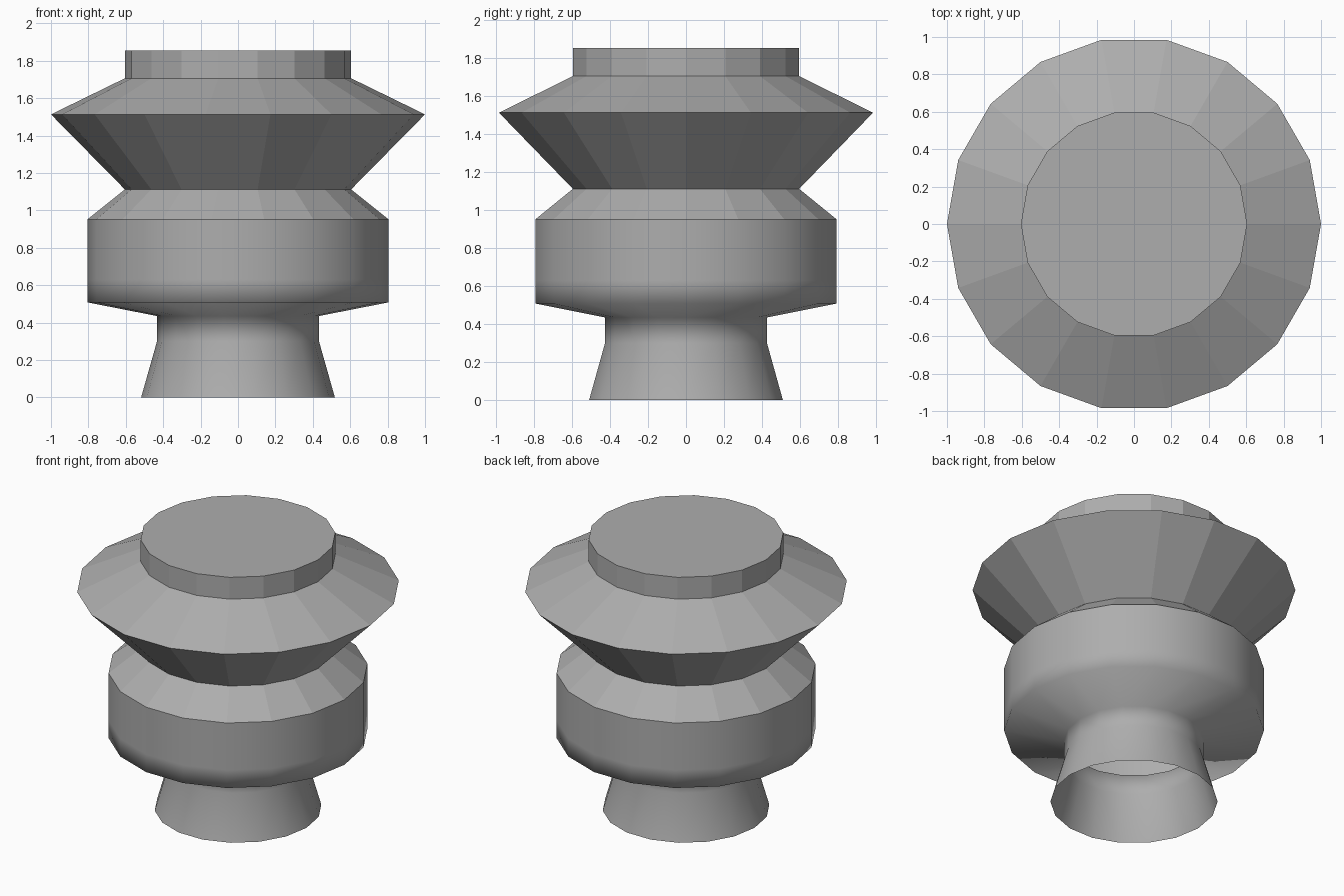
import bpy, bmesh
from math import cos, sin, tau

if "Cube" in bpy.data.objects:
    bpy.data.objects.remove(bpy.data.objects["Cube"])

SIDES = 18
# (radius, height) from the open foot to the capped top
PROFILE = [(0.518, 0.0), (0.433, 0.30), (0.433, 0.435), (0.805, 0.508),
           (0.805, 0.63), (0.805, 0.952), (0.605, 1.112), (1.0, 1.513),
           (0.605, 1.706), (0.605, 1.855)]
SMOOTH_BANDS = 5  # foot, neck, flare and drum are smooth; the rest is faceted

bm = bmesh.new()
rings = [[bm.verts.new((r * cos(tau * i / SIDES), r * sin(tau * i / SIDES), z))
          for i in range(SIDES)] for r, z in PROFILE]

# Bands between neighbouring rings
for band, (low, high) in enumerate(zip(rings, rings[1:])):
    for i in range(SIDES):
        j = (i + 1) % SIDES
        face = bm.faces.new((low[i], low[j], high[j], high[i]))
        face.smooth = band < SMOOTH_BANDS

# Flat top cap, foot stays open
bm.faces.new(rings[-1])

# Crisp edge where the drum meets the faceted shoulder
for edge in bm.edges:
    if all(v in rings[SMOOTH_BANDS] for v in edge.verts):
        edge.smooth = False

mesh = bpy.data.meshes.new("turned_body")
bm.to_mesh(mesh)
bm.free()
body = bpy.data.objects.new("turned_body", mesh)
bpy.context.collection.objects.link(body)

# Mid grey finish
grey = bpy.data.materials.new("mid_grey")
grey.diffuse_color = (0.42, 0.42, 0.42, 1)
grey.use_nodes = True
grey.node_tree.nodes["Principled BSDF"].inputs["Base Color"].default_value = grey.diffuse_color
mesh.materials.append(grey)
